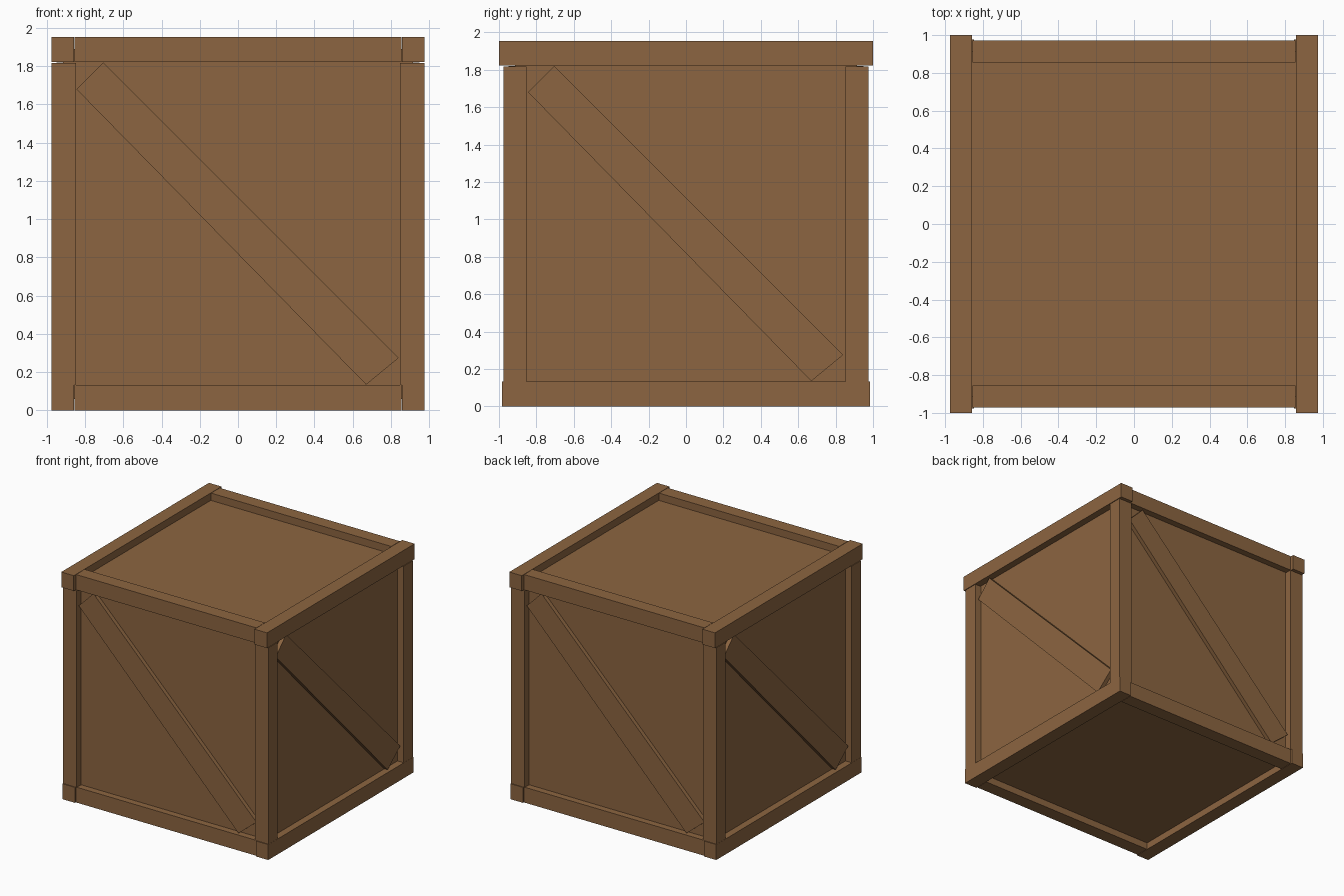
import bpy, bmesh, math
from mathutils import Matrix

if "Cube" in bpy.data.objects:
    bpy.data.objects.remove(bpy.data.objects["Cube"])

wood = bpy.data.materials.new("brown wood")
wood.diffuse_color = (0.262, 0.130, 0.052, 1)
wood.use_nodes = True
wood.node_tree.nodes["Principled BSDF"].inputs["Base Color"].default_value = wood.diffuse_color


def finish(name, bm):
    bmesh.ops.recalc_face_normals(bm, faces=bm.faces)
    me = bpy.data.meshes.new(name)
    bm.to_mesh(me)
    bm.free()
    me.materials.append(wood)
    ob = bpy.data.objects.new(name, me)
    bpy.context.collection.objects.link(ob)
    return ob


def box(name, lo, hi):
    bm = bmesh.new()
    bmesh.ops.create_cube(bm, size=1)
    for v in bm.verts:
        v.co = [(a + b) / 2 + c * (b - a) for a, b, c in zip(lo, hi, v.co)]
    return finish(name, bm)


def brace(name, angle):
    # slanted plank on the front panel, turned about z to its own side
    outline = [(-0.845, 1.68), (0.67, 0.135), (0.84, 0.275), (-0.705, 1.82)]
    bm = bmesh.new()
    front = [bm.verts.new((x, -0.95, z)) for x, z in outline]
    back = [bm.verts.new((x, -0.90, z)) for x, z in outline]
    bm.faces.new(front)
    bm.faces.new(back[::-1])
    for i in range(4):
        j = (i + 1) % 4
        bm.faces.new((front[i], back[i], back[j], front[j]))
    bm.transform(Matrix.Rotation(angle, 4, 'Z'))
    return finish(name, bm)


# recessed inner panels
box("panel_box", (-0.915, -0.915, 0.06), (0.915, 0.915, 1.89))

# corner posts
for sx in (-1, 1):
    for sy in (-1, 1):
        x = sorted((sx * 0.846, sx * 0.974))
        y = sorted((sy * 0.853, sy * 0.976))
        box("corner_post", (x[0], y[0], 0.132), (x[1], y[1], 1.817))

# bottom and top frames: long side beams, shorter front and back beams
for level, z0, z1, reach in (("bottom", 0, 0.132, 0.983), ("top", 1.822, 1.953, 1.0)):
    for s, side, end in ((-1, "left", "front"), (1, "right", "back")):
        a = sorted((s * 0.857, s * 0.975))
        box(f"{level}_{side}_beam", (a[0], -reach, z0), (a[1], reach, z1))
        y = sorted((s * 0.855, s * 0.972))
        box(f"{level}_{end}_beam", (-0.854, y[0], z0), (0.854, y[1], z1))

# diagonal braces on the four sides
for i, side in enumerate(("front", "right", "back", "left")):
    brace(f"{side}_brace", i * math.pi / 2)
